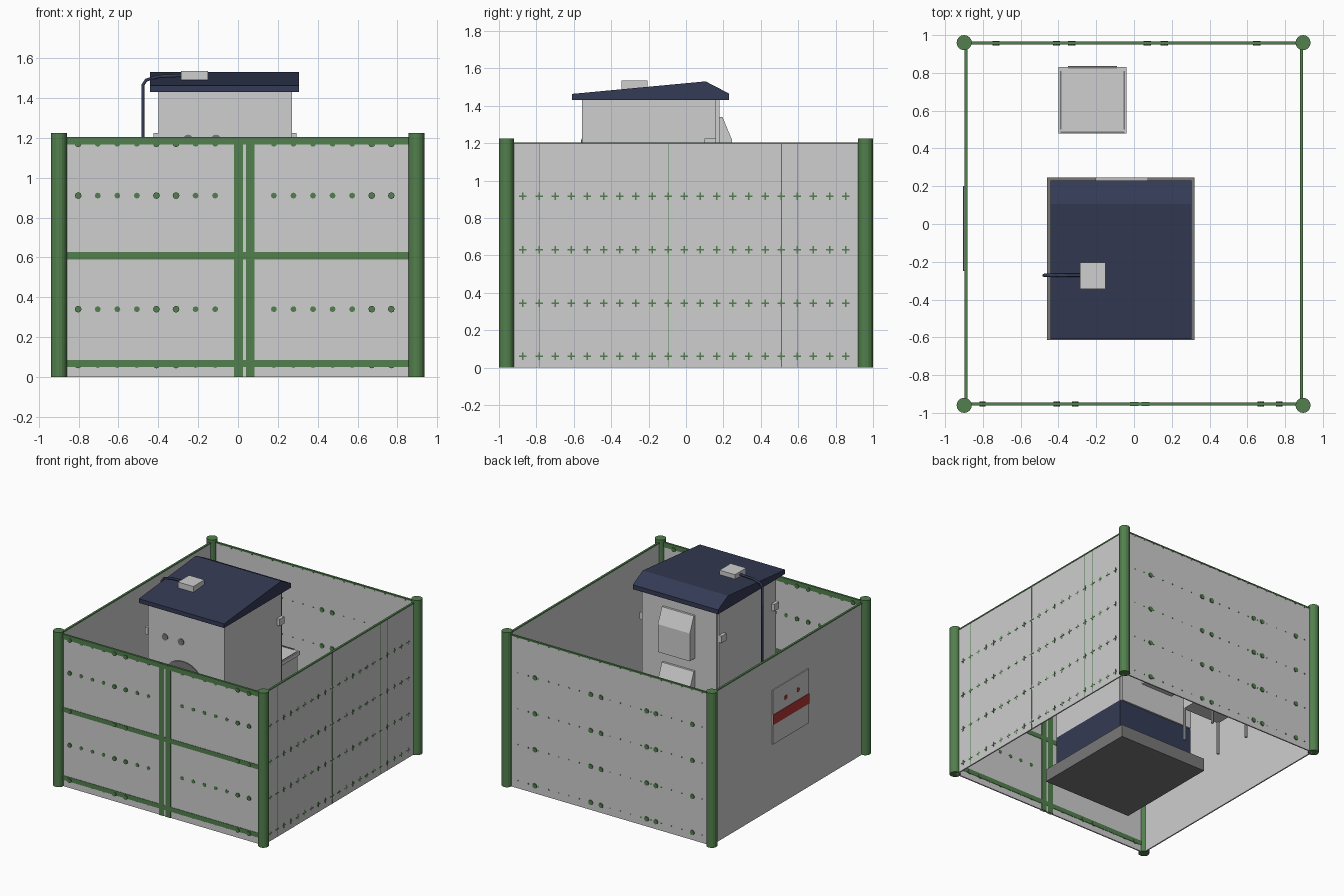
import bpy, bmesh, math
from mathutils import Matrix, Vector

if "Cube" in bpy.data.objects:
    bpy.data.objects.remove(bpy.data.objects["Cube"])


def mat(name, r, g, b):
    m = bpy.data.materials.new(name)
    m.diffuse_color = (r, g, b, 1)
    m.use_nodes = True
    m.node_tree.nodes["Principled BSDF"].inputs["Base Color"].default_value = m.diffuse_color
    return m


GREEN = mat("fence green", .085, .215, .075)
GREY = mat("light grey", .62, .62, .62)
NAVY = mat("dark navy", .034, .043, .09)
DARK = mat("mid grey", .19, .19, .19)
RED = mat("sign red", .45, .035, .035)


def finish(name, bm, material):
    bmesh.ops.recalc_face_normals(bm, faces=bm.faces)
    me = bpy.data.meshes.new(name)
    bm.to_mesh(me)
    bm.free()
    ob = bpy.data.objects.new(name, me)
    me.materials.append(material)
    bpy.context.collection.objects.link(ob)
    return ob


def boxes(name, material, items):
    """Each item is x0, x1, y0, y1, z0, z1."""
    bm = bmesh.new()
    for x0, x1, y0, y1, z0, z1 in items:
        m = Matrix.Translation(((x0 + x1) / 2, (y0 + y1) / 2, (z0 + z1) / 2))
        m = m @ Matrix.Diagonal((x1 - x0, y1 - y0, z1 - z0, 1))
        bmesh.ops.create_cube(bm, size=1, matrix=m)
    return finish(name, bm, material)


def cylinders(name, material, items, sides, axis='Z'):
    """Each item is x, y, z of the centre, radius, length."""
    bm = bmesh.new()
    turn = Matrix.Rotation(math.pi / 2, 4, axis) if axis != 'Z' else Matrix()
    for x, y, z, r, length in items:
        bmesh.ops.create_cone(bm, cap_ends=True, segments=sides, radius1=r, radius2=r,
                              depth=length, matrix=Matrix.Translation((x, y, z)) @ turn)
    return finish(name, bm, material)


def prism(name, material, points, direction):
    """Extrude one flat outline along a direction."""
    bm = bmesh.new()
    f = bm.faces.new([bm.verts.new(p) for p in points])
    r = bmesh.ops.extrude_face_region(bm, geom=[f])
    bmesh.ops.translate(bm, vec=Vector(direction),
                        verts=[v for v in r['geom'] if isinstance(v, bmesh.types.BMVert)])
    return finish(name, bm, material)


# ---- fence: corner posts, thin panels, green caps
XL, XR, YF, YB, H = -.89, .888, -.953, .957, 1.2
posts = [(x, y, .612, .04, 1.224) for x in (-.899, .895) for y in (-.96, .96)]
cylinders("corner_posts", GREEN, posts, 16)
T = .005
boxes("front_panel", GREY, [(XL, XR, YF - T, YF + T, 0, H)])
boxes("back_panel", GREY, [(XL, XR, YB - T, YB + T, 0, H)])
boxes("left_panel", GREY, [(XL - T, XL + T, YF, YB, 0, H)])
boxes("right_panel", GREY, [(XR - T, XR + T, YF, YB, 0, H)])
C = .008
boxes("fence_caps", GREEN, [
    (XL, XR, YF - C, YF + C, H - .006, H + .004), (XL, XR, YB - C, YB + C, H - .006, H + .004),
    (XL - C, XL + C, YF, YB, H - .006, H + .004), (XR - C, XR + C, YF, YB, H - .006, H + .004)])

# ---- front gate frame: rails and the double middle stile
rails = [(XL, XR, YF - .008, YF + .008, z, z + .036) for z in (.05, .59, 1.166)]
stiles = [(x, x + .044, YF - .01, YF + .01, 0, H) for x in (-.02, .039)]
boxes("gate_frame", GREEN, rails + stiles)

# ---- bolts on front and back, some larger
bolts = []
for col in range(17):
    x = -.802 + col * .0982
    if -.05 < x < .1:
        continue
    big = col in (0, 4, 5, 15, 16)
    for z in (.06, .34, .608, .91, 1.17):
        bolts.append((x, YF, z, .017 if big else .015, .028 if big else .014))
cylinders("front_bolts", GREEN, bolts, 8, 'X')
bolts = []
for col in range(19):
    x = -.815 + col * .0815 * 1.1
    for z in (.06, .345, .63, .915, 1.19):
        bolts.append((x, YB, z, .006, .014))
for x in (-.73, -.41, -.33, .07, .16, .65):
    for z in (.06, .345, .63, .915):
        bolts.append((x, YB, z, .019, .024))
cylinders("back_bolts", GREEN, bolts, 8, 'X')

# ---- thin crosses and seams on the right panel
crosses = []
X0, X1 = XR, XR + T + .0015
for col in range(21):
    y = -.872 + col * .0863
    for z in (.06, .345, .63, .915):
        crosses.append((X0, X1, y - .02, y + .02, z - .004, z + .004))
        crosses.append((X0, X1, y - .004, y + .004, z - .02, z + .02))
for y in (-.785, -.095, .51, .595):
    crosses.append((X0, X1, y - .002, y + .002, 0, H))
boxes("right_crosses", GREEN, crosses)

# ---- warning sign on the left panel
boxes("sign_plate", GREY, [(XL - .012, XL - .004, -.25, .2, .51, .94)])
boxes("sign_stripe", RED, [(XL - .015, XL - .011, -.25, .2, .665, .745)])
cylinders("sign_dots", RED, [(XL - .013, y, .825, .018, .004) for y in (.04, -.115)], 10, 'Y')

# ---- house: slab, navy skirt, grey walls, back door panel
boxes("house_slab", DARK, [(-.46, .32, -.615, .245, 0, .1)])
boxes("house_skirt", NAVY, [(-.4, .27, -.555, .165, .1, .36)])
boxes("house_walls", GREY, [(-.4, .27, -.555, .16, .36, 1.44)])
boxes("house_back_panel", GREY, [(-.39, .26, .16, .178, .36, 1.43)])

# roof extruded from its side profile
profile = [(-.61, 1.43), (-.61, 1.463), (.105, 1.53), (.23, 1.465), (.23, 1.43)]
prism("roof", NAVY, [(-.442, y, z) for y, z in profile], (.747, 0, 0))

# hooded boxes on the back wall
for i, z in enumerate((.56, 1.0)):
    hood = [(.17, z), (.245, z), (.245, z + .22), (.195, z + .34), (.17, z + .34)]
    prism("back_hood_%d" % i, GREY, [(-.205, y, h) for y, h in hood], (.28, 0, 0))

# latches on both side walls
latches = []
for x in (-.41, .28):
    for y in (.13, -.53):
        if x < 0 or y > 0:
            latches.append((x - .014, x + .014, y - .03, y + .03, 1.17, 1.225))
boxes("side_latches", GREY, latches)

# front arched door and two small vents
arch = [(-.24, -.553, .4), (.06, -.553, .4)]
for k in range(13):
    a = math.pi * k / 12
    arch.append((-.09 + .15 * math.cos(a), -.553, .93 + .11 * math.sin(a)))
prism("front_door", DARK, arch, (0, -.009, 0))
cylinders("front_vents", DARK, [(x, -.556, 1.19, .026, .01) for x in (-.25, -.11)], 12, 'X')

# ---- roof unit and its cable pipe
boxes("roof_unit", GREY, [(-.285, -.15, -.345, -.205, 1.49, 1.536)])
cu = bpy.data.curves.new("roof_pipe", 'CURVE')
cu.dimensions = '3D'
cu.bevel_depth = .009
cu.bevel_resolution = 1
path = [(-.28, 1.513), (-.40, 1.508), (-.46, 1.49), (-.477, 1.465), (-.477, .05)]
sp = cu.splines.new('POLY')
sp.points.add(len(path) - 1)
for p, (x, z) in zip(sp.points, path):
    p.co = (x, -.272, z, 1)
cu.use_fill_caps = True
cu.materials.append(NAVY)
bpy.context.collection.objects.link(bpy.data.objects.new("roof_pipe", cu))

# ---- lidded box on four legs behind the house
boxes("yard_box", GREY, [(-.385, -.055, .495, .82, .26, .58)])
boxes("yard_box_lid", GREY, [(-.4, -.04, .48, .83, .575, .605)])
boxes("yard_box_trim", DARK, [(-.35, -.09, .822, .836, .57, .608),
                              (-.392, -.384, .50, .81, .60, .608),
                              (-.056, -.048, .50, .81, .60, .608),
                              (-.39, -.05, .482, .49, .60, .608)])
cylinders("yard_box_legs", GREY, [(x, y, .14, .011, .28) for x in (-.38, -.06) for y in (.5, .815)], 8)
